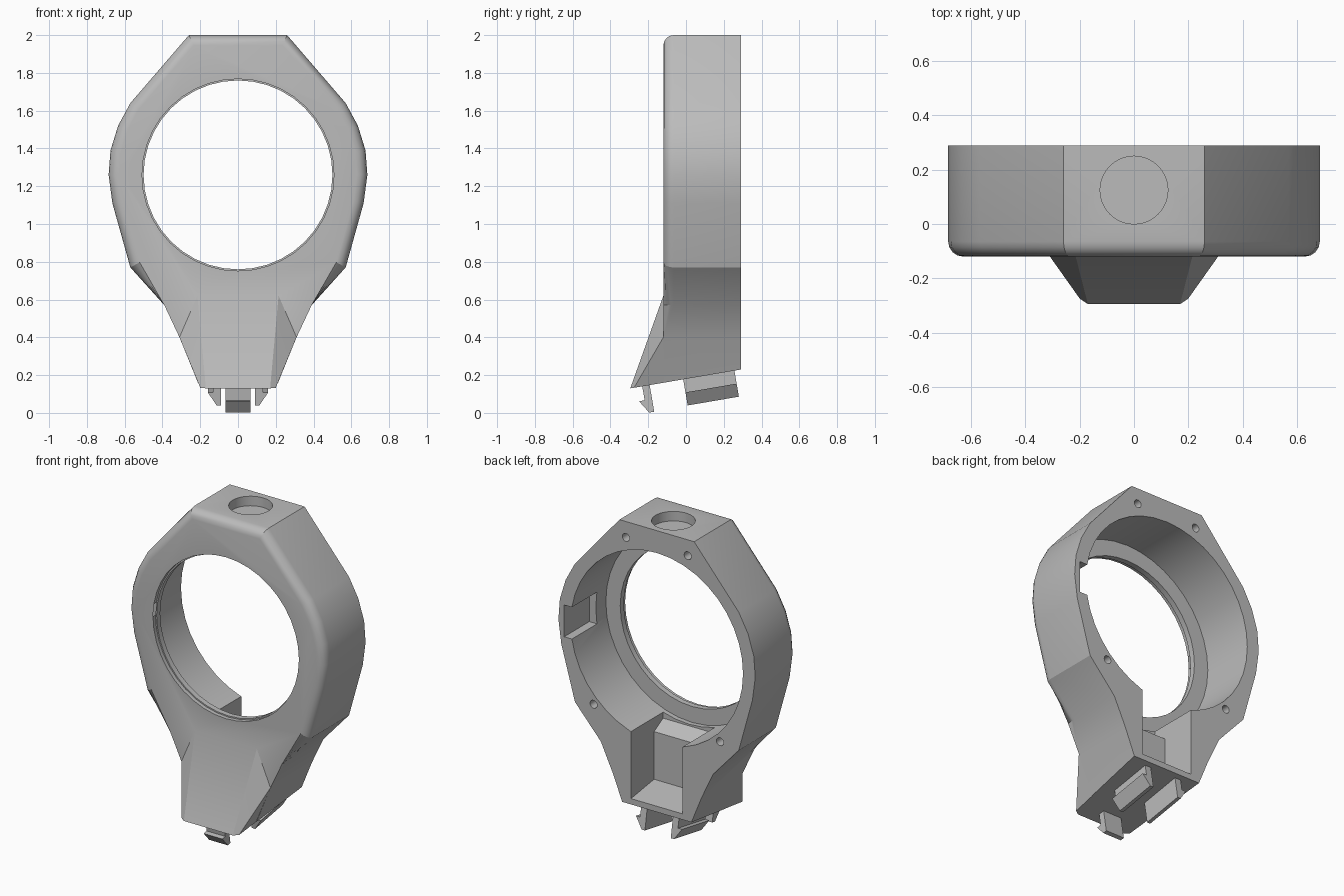
import bpy, bmesh, math
from mathutils import Matrix, Vector

old = bpy.data.objects.get("Cube")
if old:
    bpy.data.objects.remove(old, do_unlink=True)

grey = bpy.data.materials.new("plain_grey")
grey.use_nodes = True
grey.diffuse_color = (0.5, 0.5, 0.5, 1)
grey.node_tree.nodes["Principled BSDF"].inputs["Base Color"].default_value = (0.5, 0.5, 0.5, 1)

BACK, FRONT, RING_Z = 0.29, -0.12, 1.26
TILT = math.atan(0.171)      # slope of the underside
BASE_Z = 0.18                # underside height at y = 0


def finish(name, bm):
    bmesh.ops.recalc_face_normals(bm, faces=bm.faces)
    mesh = bpy.data.meshes.new(name)
    bm.to_mesh(mesh)
    bm.free()
    mesh.materials.append(grey)
    ob = bpy.data.objects.new(name, mesh)
    bpy.context.collection.objects.link(ob)
    return ob


def prism(points, direction):
    """Extrude a closed polygon of 3D points."""
    bm = bmesh.new()
    face = bm.faces.new([bm.verts.new(p) for p in points])
    out = bmesh.ops.extrude_face_region(bm, geom=[face])
    moved = [v for v in out["geom"] if isinstance(v, bmesh.types.BMVert)]
    bmesh.ops.translate(bm, verts=moved, vec=direction)
    return bm


def box(name, low, high):
    bm = bmesh.new()
    bmesh.ops.create_cube(bm, size=1)
    low, high = Vector(low), Vector(high)
    for v in bm.verts:
        v.co = (low + high) / 2 + v.co * (high - low)
    return finish(name, bm)


def cylinder(name, centre, r1, r2, depth, axis, sides):
    bm = bmesh.new()
    turn = Matrix.Rotation(math.pi / 2, 4, "X") if axis == "Y" else Matrix()
    bmesh.ops.create_cone(bm, cap_ends=True, segments=sides, radius1=r1, radius2=r2,
                          depth=depth, matrix=Matrix.Translation(centre) @ turn)
    return finish(name, bm)


def combine(target, other, operation):
    mod = target.modifiers.new("join", "BOOLEAN")
    mod.operation, mod.solver, mod.object = operation, "EXACT", other
    bpy.context.view_layer.objects.active = target
    bpy.ops.object.modifier_apply(modifier=mod.name)
    bpy.data.objects.remove(other, do_unlink=True)


# Housing: half outline mirrored, extruded, with a rounded front rim
half = [(0.26, 2.0), (0.57, 1.64), (0.635, 1.52), (0.675, 1.39), (0.685, 1.26),
        (0.665, 1.11), (0.57, 0.77), (0.39, 0.57), (0.31, 0.40), (0.2, 0.13)]
outline = half + [(-x, z) for x, z in reversed(half)]
bm = prism([(x, FRONT, z) for x, z in outline], (0, BACK - FRONT, 0))
rim = [e for e in bm.edges if all(abs(v.co.y - FRONT) < 1e-4 and v.co.z > 0.5 for v in e.verts)]
bmesh.ops.bevel(bm, geom=rim, offset=0.055, segments=4, profile=0.5, affect="EDGES")
housing = finish("ring_housing", bm)

# Sloping foot that juts out at the front
foot_half = [(0.17, -0.295, 0.13), (0.215, FRONT, 0.62), (0.2, -0.275, 0.133),
             (0.31, FRONT, 0.40), (0.218, 0, 0.18), (0.3, 0, 0.40), (0.21, 0, 0.6)]
bm = bmesh.new()
for x, y, z in foot_half:
    for side in (1, -1):
        bm.verts.new((side * x, y, z))
bmesh.ops.convex_hull(bm, input=bm.verts)
combine(housing, finish("foot", bm), "UNION")

# Slanted underside
under = box("underside_cutter", (-1, -1, -1), (1, 1, 0))
under.data.transform(Matrix.Translation((0, 0, BASE_Z)) @ Matrix.Rotation(TILT, 4, "X"))
combine(housing, under, "DIFFERENCE")

# Round cavity from the back, front opening with a thin edge step
combine(housing, cylinder("cavity", (0, 0.24, RING_Z), 0.6, 0.6, 0.6, "Y", 40), "DIFFERENCE")
combine(housing, cylinder("opening", (0, 0, RING_Z), 0.5, 0.5, 0.6, "Y", 40), "DIFFERENCE")
combine(housing, cylinder("opening_step", (0, FRONT, RING_Z), 0.508, 0.508, 0.05, "Y", 40), "DIFFERENCE")

# Channel in the foot, with a sloping shoulder, and the side wall recess
channel = [(0.06, 0.30), (0.06, 0.60), (-0.03, 0.65), (-0.03, 0.8), (0.4, 0.8), (0.4, 0.25)]
combine(housing, finish("channel", prism([(-0.18, y, z) for y, z in channel], (0.36, 0, 0))), "DIFFERENCE")
combine(housing, box("recess", (0.5, 0.04, 1.16), (0.645, 0.4, 1.36)), "DIFFERENCE")

# Top socket and four screw holes in the back
combine(housing, cylinder("socket", (0, 0.125, 2.0), 0.125, 0.125, 0.12, "Z", 40), "DIFFERENCE")
for x, z in ((0.215, 1.9), (0.44, 0.79)):
    for side in (1, -1):
        hole = cylinder("screw_hole", (side * x, BACK, z), 0.025, 0.025, 0.2, "Y", 16)
        combine(housing, hole, "DIFFERENCE")

# Snap clips under the foot, in the tilted frame of the underside
frame = Matrix.Translation((0, 0, BASE_Z)) @ Matrix.Rotation(TILT, 4, "X")
side_clip = [(0.09, 0.02), (0.09, -0.14), (0.113, -0.14), (0.16, -0.07), (0.132, -0.07), (0.132, 0.02)]
for side, label in ((1, "left"), (-1, "right")):
    bm = prism([(side * x, 0.015 - 0.03, z) for x, z in side_clip], (0, 0.275, 0))
    bm.transform(frame)
    finish(label + "_clip", bm)
front_clip = [(-0.235, 0.02), (-0.235, -0.075), (-0.265, -0.075), (-0.222, -0.143),
              (-0.195, -0.143), (-0.195, 0.02)]
bm = prism([(-0.065, y, z) for y, z in front_clip], (0.13, 0, 0))
bm.transform(frame)
finish("front_clip", bm)

# Smooth the gentle curves, keep the hard edges
bpy.ops.object.select_all(action="DESELECT")
housing.select_set(True)
bpy.context.view_layer.objects.active = housing
bpy.ops.object.shade_smooth_by_angle(angle=math.radians(25))
